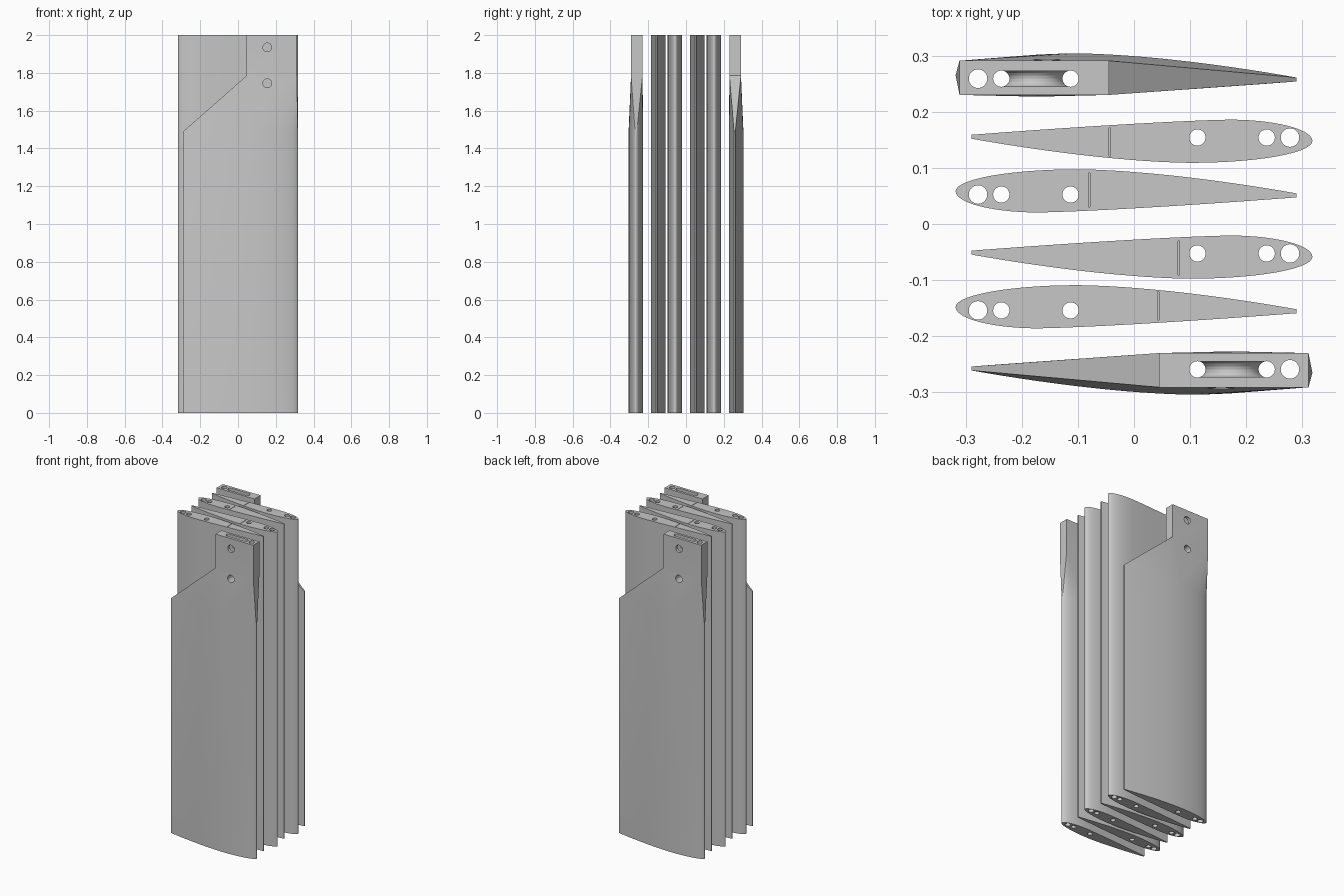
import bpy, bmesh, math
from mathutils import Matrix

if "Cube" in bpy.data.objects:
    bpy.data.objects.remove(bpy.data.objects["Cube"], do_unlink=True)

GREY = (0.57, 0.57, 0.57, 1)
grey = bpy.data.materials.new("plain_grey")
grey.use_nodes = True
grey.diffuse_color = GREY
grey.node_tree.nodes["Principled BSDF"].inputs["Base Color"].default_value = GREY

HEIGHT = 2.0
SHOULDER, ROOT = 1.49, 1.785           # blade tapers into the root block here
NOSE_HOLE, ROPE_A, ROPE_B = -0.278, -0.2365, -0.113
HOLE_Y, ROPE_R = 0.001, 0.0145


def airfoil(fore=14, aft=14):
    """Blade section with its nose towards -x."""
    upper, lower = [], []
    for i in range(fore):
        a = math.pi / 2 * i / fore
        upper.append((-0.10 - 0.218 * math.cos(a), 0.007 + 0.039 * math.sin(a)))
        lower.append((-0.17 - 0.148 * math.cos(a), 0.007 - 0.038 * math.sin(a)))
    for i in range(aft + 1):
        t = i / aft
        upper.append((-0.10 + 0.39 * t, 0.046 - 0.043 * t ** 1.6))
        lower.append((-0.17 + 0.46 * t, -0.031 + 0.027 * t ** 1.3))
    return upper + lower[:0:-1]


def new_object(name, bm):
    bmesh.ops.recalc_face_normals(bm, faces=bm.faces)
    mesh = bpy.data.meshes.new(name)
    bm.to_mesh(mesh)
    bm.free()
    mesh.materials.append(grey)
    ob = bpy.data.objects.new(name, mesh)
    bpy.context.collection.objects.link(ob)
    return ob


def skin(name, rings):
    """Closed solid through a row of point rings."""
    bm = bmesh.new()
    rows = [[bm.verts.new(p) for p in ring] for ring in rings]
    for p, q in zip(rows, rows[1:]):
        for j in range(len(p)):
            k = (j + 1) % len(p)
            bm.faces.new((p[j], p[k], q[k], q[j]))
    bm.faces.new(rows[0])
    bm.faces.new(rows[-1])
    return new_object(name, bm)


def prism(name, outline, z0, z1):
    return skin(name, [[(x, y, z) for x, y in outline] for z in (z0, z1)])


def root_blade_shape(section, block):
    """Taper from section to block as a hull, with both ends run out straight."""
    bm = bmesh.new()
    for outline, z in ((section, SHOULDER), (block, ROOT)):
        for x, y in outline:
            bm.verts.new((x, y, z))
    bmesh.ops.convex_hull(bm, input=bm.verts[:])
    for level, end in ((SHOULDER, 0), (ROOT, HEIGHT)):
        cap = [f for f in bm.faces if all(abs(v.co.z - level) < 1e-5 for v in f.verts)]
        bmesh.ops.delete(bm, geom=cap, context="FACES")
        rim = [e for e in bm.edges if e.is_boundary]
        out = bmesh.ops.extrude_edge_only(bm, edges=rim)["geom"]
        for v in out:
            if isinstance(v, bmesh.types.BMVert):
                v.co.z = end
        bmesh.ops.edgeloop_fill(bm, edges=[e for e in bm.edges if e.is_boundary])
    return new_object("root_blade", bm)


def cylinder(x, y, z, r, depth, along_y=False):
    bm = bmesh.new()
    m = Matrix.Translation((x, y, z))
    if along_y:
        m = m @ Matrix.Rotation(math.pi / 2, 4, "X")
    bmesh.ops.create_cone(bm, cap_ends=True, segments=32, radius1=r, radius2=r,
                          depth=depth, matrix=m)
    return new_object("cutter", bm)


def saddle_slot(z):
    """Slot above a half circle, and the rope groove rounding its floor."""
    mid, big = (ROPE_A + ROPE_B) / 2, (ROPE_B - ROPE_A) / 2
    half, small = 0.0139, 0.0142
    arc = [math.pi * i / 24 for i in range(25)]
    side = [(mid + big * math.cos(a), z + big * math.sin(a)) for a in arc]
    side += [(ROPE_A, HEIGHT + 0.1), (ROPE_B, HEIGHT + 0.1)]
    slot = skin("cutter", [[(x, HOLE_Y + s * half, h) for x, h in side] for s in (-1, 1)])

    rings = []
    for a in arc:
        ring = []
        for j in range(16):
            b = 2 * math.pi * j / 16
            r = big + small * math.cos(b)
            ring.append((mid + r * math.cos(a), HOLE_Y + small * math.sin(b),
                         z + r * math.sin(a)))
        rings.append(ring)
    return [slot, skin("cutter", rings)]


def cut(ob, cutters):
    for c in cutters:
        c.hide_render = True
        mod = ob.modifiers.new("cut", "BOOLEAN")
        mod.operation, mod.solver, mod.object = "DIFFERENCE", "EXACT", c
    graph = bpy.context.evaluated_depsgraph_get()
    mesh = bpy.data.meshes.new_from_object(ob.evaluated_get(graph))
    ob.modifiers.clear()
    ob.data = mesh
    for c in cutters:
        bpy.data.objects.remove(c, do_unlink=True)


def long_holes():
    return [cylinder(x, HOLE_Y, 1, r, 2.4) for x, r in
            ((NOSE_HOLE, 0.0165), (ROPE_A, ROPE_R), (ROPE_B, ROPE_R))]


def place_pair(ob, name, y):
    """Put the blade at y and a half-turned twin opposite."""
    twin = bpy.data.objects.new("opposite_" + name, ob.data)
    bpy.context.collection.objects.link(twin)
    ob.location.y, twin.location.y = y, -y
    twin.rotation_euler.z = math.pi
    for o in (ob, twin):
        bpy.ops.object.select_all(action="DESELECT")
        o.select_set(True)
        bpy.context.view_layer.objects.active = o
        bpy.ops.object.shade_smooth_by_angle(angle=math.radians(20))


section = airfoil()

# Plain blade sections, each with a thin slit in the top
for name, y, slit_x, lo, hi in (("middle_blade", 0.0515, -0.08, -0.021, 0.039),
                                ("inner_blade", -0.155, 0.0435, -0.016, 0.034)):
    blade = prism(name, section, 0, HEIGHT)
    x0, x1 = slit_x - 0.0012, slit_x + 0.0012
    slit = prism("cutter", [(x0, lo), (x1, lo), (x1, hi), (x0, hi)], HEIGHT - 0.03, HEIGHT + 0.1)
    cut(blade, long_holes() + [slit])
    place_pair(blade, name, y)

# Outer blades with a rectangular root block, bolt holes and a rope saddle
block = [(-0.311, -0.028), (-0.045, -0.028), (-0.045, 0.033), (-0.311, 0.033)]
root_blade = root_blade_shape(section, block)
bolts = [cylinder(-0.155, 0, z, 0.023, 0.3, along_y=True) for z in (1.935, 1.745)]
cut(root_blade, long_holes() + bolts + saddle_slot(1.80))
place_pair(root_blade, "root_blade", 0.258)
